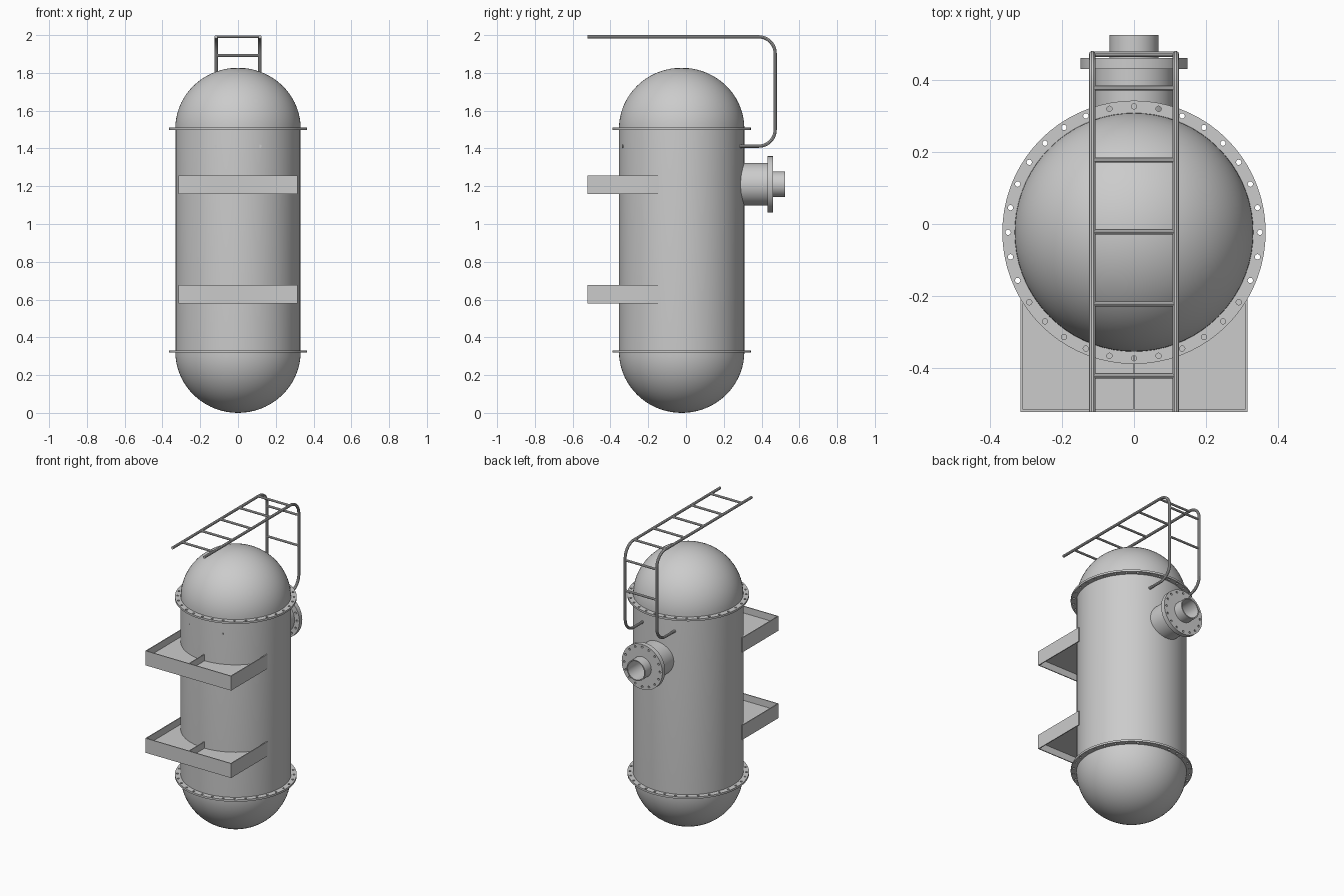
import bpy, bmesh, math
from mathutils import Matrix, Vector

if "Cube" in bpy.data.objects:
    bpy.data.objects.remove(bpy.data.objects["Cube"])

CY = -0.023          # tank axis y
R = 0.332            # tank radius
NZ = 1.21            # nozzle height


def finish(obj):
    bpy.ops.object.select_all(action='DESELECT')
    obj.select_set(True)
    bpy.context.view_layer.objects.active = obj
    bpy.ops.object.shade_smooth_by_angle(angle=math.radians(30))
    return obj


def from_bmesh(name, bm):
    bmesh.ops.recalc_face_normals(bm, faces=bm.faces)
    me = bpy.data.meshes.new(name)
    bm.to_mesh(me)
    bm.free()
    obj = bpy.data.objects.new(name, me)
    bpy.context.collection.objects.link(obj)
    return obj


def lathe(name, profile, matrix, steps=72, closed=False):
    """Spin (radius, height) points round z, then place with matrix."""
    bm = bmesh.new()
    vs = [bm.verts.new((r, 0, h)) for r, h in profile]
    pairs = list(zip(vs, vs[1:])) + ([(vs[-1], vs[0])] if closed else [])
    es = [bm.edges.new(p) for p in pairs]
    bmesh.ops.spin(bm, geom=vs + es, cent=(0, 0, 0), axis=(0, 0, 1),
                   angle=math.tau, steps=steps)
    bmesh.ops.remove_doubles(bm, verts=bm.verts, dist=1e-5)
    bm.transform(matrix)
    return finish(from_bmesh(name, bm))


def drilled_ring(name, outer, inner, bolt_r, count, hole, thick, matrix):
    """Flat ring with a circle of bolt holes, from a filled 2D curve."""
    cu = bpy.data.curves.new(name, 'CURVE')
    cu.dimensions = '2D'
    cu.fill_mode = 'BOTH'
    cu.extrude = thick / 2
    circles = [(0, 0, outer, 72), (0, 0, inner, 72)]
    for i in range(count):
        a = math.tau * i / count
        circles.append((bolt_r * math.cos(a), bolt_r * math.sin(a), hole, 12))
    for cx, cy, r, n in circles:
        sp = cu.splines.new('POLY')
        sp.points.add(n - 1)
        sp.use_cyclic_u = True
        for k, p in enumerate(sp.points):
            a = math.tau * k / n
            p.co = (cx + r * math.cos(a), cy + r * math.sin(a), 0, 1)
    obj = bpy.data.objects.new(name, cu)
    bpy.context.collection.objects.link(obj)
    bpy.ops.object.select_all(action='DESELECT')
    obj.select_set(True)
    bpy.context.view_layer.objects.active = obj
    bpy.ops.object.convert(target='MESH')
    obj = bpy.context.object
    obj.data.transform(matrix)
    return finish(obj)


def tube(name, points, radius):
    """Round bar swept along a path."""
    cu = bpy.data.curves.new(name, 'CURVE')
    cu.dimensions = '3D'
    cu.bevel_depth = radius
    cu.bevel_resolution = 3
    cu.use_fill_caps = True
    sp = cu.splines.new('POLY')
    sp.points.add(len(points) - 1)
    for p, co in zip(sp.points, points):
        p.co = (*co, 1)
    obj = bpy.data.objects.new(name, cu)
    bpy.context.collection.objects.link(obj)
    bpy.ops.object.select_all(action='DESELECT')
    obj.select_set(True)
    bpy.context.view_layer.objects.active = obj
    bpy.ops.object.convert(target='MESH')
    return finish(bpy.context.object)


def box(name, lo, hi):
    bm = bmesh.new()
    bmesh.ops.create_cube(bm, size=1)
    lo, hi = Vector(lo), Vector(hi)
    bm.transform(Matrix.Translation((lo + hi) / 2) @ Matrix.Diagonal((*(hi - lo), 1)))
    return from_bmesh(name, bm)


# Tank shell: cylinder with a domed end top and bottom
Z0, Z1, H = 0.325, 1.505, 0.322
arc = [math.pi / 2 * i / 18 for i in range(19)]
shell = [(R * math.sin(a), Z0 - 0.325 * math.cos(a)) for a in arc]
shell += [(R * math.cos(a), Z1 + H * math.sin(a)) for a in arc]
on_axis = Matrix.Translation((0, CY, 0))
lathe("tank_shell", shell, on_axis)

# Bolted body flanges
for label, z in (("lower", Z0), ("upper", Z1)):
    drilled_ring(label + "_flange", 0.366, R - 0.004, 0.350, 32, 0.0075, 0.013,
                 Matrix.Translation((0, CY, z)))

# Rear nozzle: neck, drilled flange and open pipe, pointing to +y
to_back = Matrix.Translation((0, 0, NZ)) @ Matrix.Rotation(-math.pi / 2, 4, 'X')
lathe("nozzle_neck", [(0.113, 0.22), (0.113, 0.432)], to_back, 48)
drilled_ring("nozzle_flange", 0.149, 0.066, 0.131, 16, 0.007, 0.03,
             Matrix.Translation((0, 0.446, 0)) @ to_back)
lathe("nozzle_pipe", [(0.068, 0.33), (0.068, 0.525), (0.061, 0.525), (0.061, 0.33)],
      to_back, 48, closed=True)

# Front brackets: walled frames with a curved plate and a centre rib
W, T, YF, YB = 0.315, 0.006, -0.522, -0.142
for label, z in (("lower", 0.58), ("upper", 1.16)):
    top = z + 0.096
    box(label + "_bracket_front", (-W, YF, z), (W, YF + T, top))
    for side, s in (("left", -1), ("right", 1)):
        xs = sorted((s * W, s * (W - T)))
        box(f"{label}_bracket_{side}_wall", (xs[0], YF + T, z), (xs[1], YB, top))
    box(label + "_bracket_rib", (-T / 2, YF + T, z + 0.003),
        (T / 2, CY - R + 0.004, top - 0.003))
    bm = bmesh.new()
    xi, r = W - T, R - 0.002
    a0 = math.asin(xi / r)
    pts = [(xi, YF + T), (-xi, YF + T)]
    for i in range(25):
        a = -a0 + 2 * a0 * i / 24
        pts.append((r * math.sin(a), CY - r * math.cos(a)))
    face = bm.faces.new([bm.verts.new((x, y, z + 0.045)) for x, y in pts])
    ext = bmesh.ops.extrude_face_region(bm, geom=[face])
    bmesh.ops.translate(bm, vec=(0, 0, T),
                        verts=[v for v in ext["geom"] if isinstance(v, bmesh.types.BMVert)])
    from_bmesh(label + "_bracket_plate", bm)

# Ladder rails: through the tank, up the back and forward over the top
B, YR, ZB, ZT = 0.088, 0.472, 1.412, 1.991
path = [(-0.335, ZB)]
for i in range(13):
    a = -math.pi / 2 + math.pi / 2 * i / 12
    path.append((YR - B + B * math.cos(a), ZB + B + B * math.sin(a)))
for i in range(13):
    a = math.pi / 2 * i / 12
    path.append((YR - B + B * math.cos(a), ZT - B + B * math.sin(a)))
path.append((-0.522, ZT))
LX = 0.116
for side, s in (("left", -1), ("right", 1)):
    tube(side + "_ladder_rail", [(s * LX, y, z) for y, z in path], 0.009)

# Ladder rungs
rungs = [(YR, 1.69), (YR, 1.892)] + [(0.378 - 0.2 * i, ZT) for i in range(5)]
for i, (y, z) in enumerate(rungs):
    tube(f"ladder_rung_{i + 1}", [(-LX, y, z), (LX, y, z)], 0.0075)
